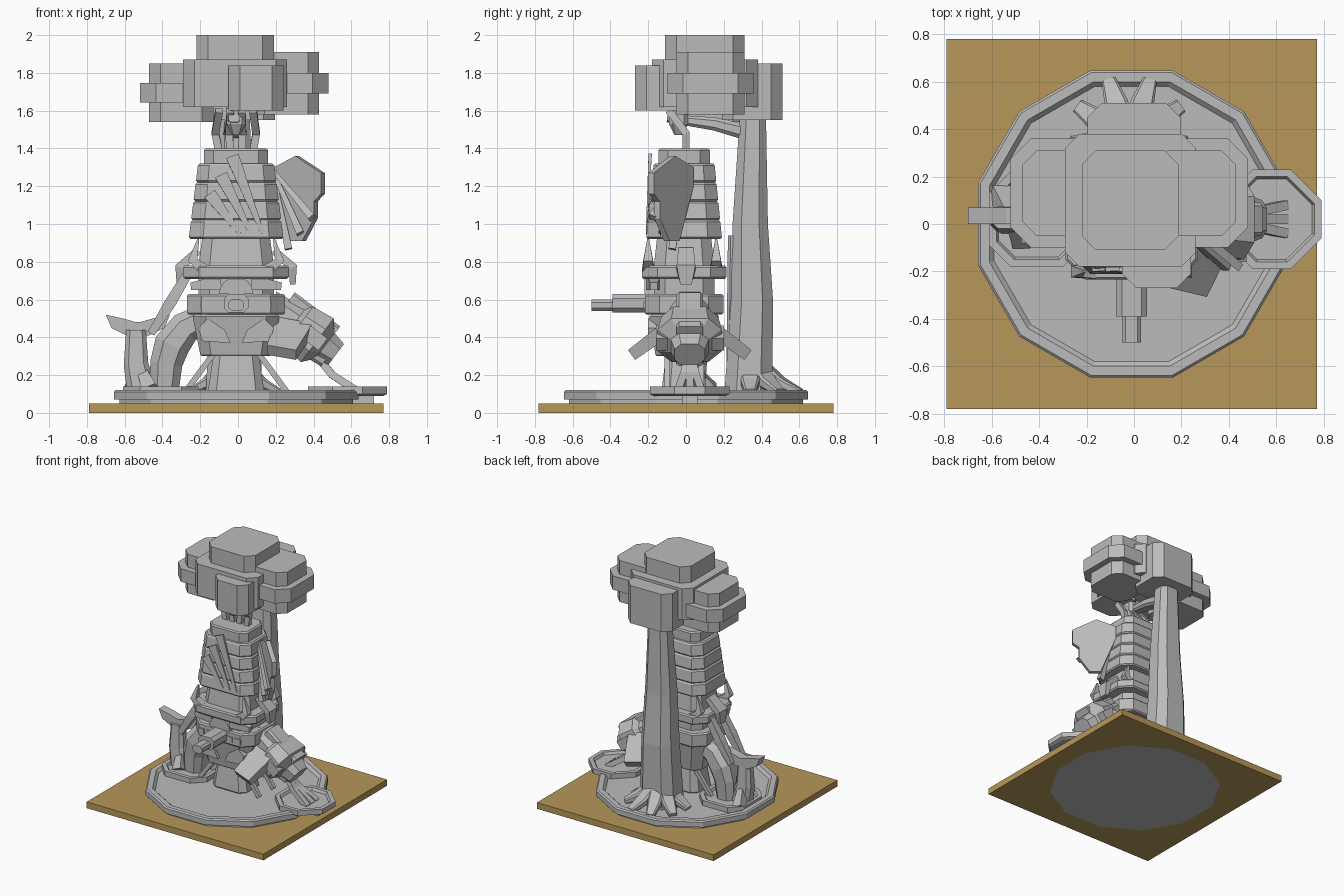
import bpy
import bmesh
from math import pi, cos, sin
from mathutils import Vector

default_cube = bpy.data.objects.get("Cube")
if default_cube:
    bpy.data.objects.remove(default_cube, do_unlink=True)


def material(name, red, green, blue):
    mat = bpy.data.materials.new(name)
    mat.use_nodes = True
    mat.diffuse_color = (red, green, blue, 1)
    shader = mat.node_tree.nodes["Principled BSDF"]
    shader.inputs["Base Color"].default_value = mat.diffuse_color
    return mat


stone = material("grey_stone", .5, .5, .5)
sand = material("sand_board", .47, .31, .1)


def loft(name, rings, mat=stone):
    """Skin a list of equal-length rings and cap both ends."""
    mesh = bpy.data.meshes.new(name)
    bm = bmesh.new()
    loops = [[bm.verts.new(point) for point in ring] for ring in rings]
    bm.faces.new(loops[0])
    bm.faces.new(loops[-1])
    for lower, upper in zip(loops, loops[1:]):
        for i in range(len(lower)):
            bm.faces.new((lower[i - 1], lower[i], upper[i], upper[i - 1]))
    bmesh.ops.recalc_face_normals(bm, faces=bm.faces)
    bm.to_mesh(mesh)
    bm.free()
    mesh.materials.append(mat)
    obj = bpy.data.objects.new(name, mesh)
    bpy.context.collection.objects.link(obj)
    return obj


def outline(wide, deep, cut):
    """Rectangle of the given half sizes, with cut corners if wanted."""
    corners = []
    for sx, sy in ((1, 1), (-1, 1), (-1, -1), (1, -1)):
        ends = [(sx * wide, sy * (deep - cut)), (sx * (wide - cut), sy * deep)]
        if sx != sy:
            ends.reverse()
        corners += ends if cut else ends[:1]
    return corners


def stack(name, x, y, wide, deep, cut, levels, mat=stone):
    """Upright cut-corner block; levels are (height, outward growth)."""
    return loft(name, [[(x + u, y + v, z) for u, v in
                        outline(wide + grow, deep + grow, cut + grow / 2 if cut else cut)]
                       for z, grow in levels], mat)


def sweep(name, path, widths, flat=1.0, bevel=0.0, side=(0, 1, 0)):
    """Tapering bar along a path; flat is its depth as a share of its width."""
    points = [Vector(p) for p in path]
    rings = []
    for i, point in enumerate(points):
        width = widths[min(i, len(widths) - 1)]
        along = (points[min(i + 1, len(points) - 1)] - points[max(i - 1, 0)]).normalized()
        across = Vector(side)
        across = (across - along * across.dot(along)).normalized()
        normal = along.cross(across)
        rings.append([point + across * u + normal * v for u, v in
                      outline(width, width * flat, bevel * width * min(flat, 1))])
    return loft(name, rings)


def plate(name, shape, place, thickness):
    """Flat polygon, placed in space and thickened."""
    front = [Vector(place(u, v)) for u, v in shape]
    return loft(name, [front, [p + Vector(thickness) for p in front]])


def profile(*pairs, y=.02):
    """Path in the front plane from (x, z) pairs."""
    return [(x, y, z) for x, z in pairs]


def twelve_sided(radius, z):
    angles = [pi / 6 * (i + .5) for i in range(12)]
    return [(radius * cos(a) - .01, radius * sin(a), z) for a in angles]


# Board with a round opening, and the dish that sits in it
board = stack("board", -.01, 0, .78, .78, 0, [(0, 0), (.05, 0)], sand)
cutter = loft("board_cutter", [twelve_sided(.64, z) for z in (-.1, .2)])
cutter.hide_render = True
cutter.hide_viewport = True
opening = board.modifiers.new("opening", "BOOLEAN")
opening.object = cutter
opening.solver = "EXACT"
dish_profile = ((.64, 0), (.64, .07), (.67, .07), (.67, .11), (.66, .12), (.62, .12), (.6, .1))
loft("dish", [twelve_sided(radius, z) for radius, z in dish_profile])

# Water basins, one each side
for name, x, size, cut in (("left_basin", .58, .21, .13), ("right_basin", -.41, .2, .09)):
    stack(name, x, .02, size, size, cut,
          [(.09, -.02), (.1, 0), (.14, 0), (.14, -.03), (.12, -.04)])
stack("basin_support", .66, .02, .06, .04, 0, [(.05, 0), (.1, 0)])


# Tower of cut-corner bands with chamfered lips
def band(name, low, high, base, top, lip=.01):
    sections = [(low, base - lip), (low + lip, base), (high - lip, top), (high, top - lip)]
    loft(name, [[(u - .01, v - .01, z) for u, v in outline(w, w * .8, w * .3)]
                for z, w in sections])


band("tower_stem", .1, .32, .15, .12)
band("tower_bowl", .3, .52, .19, .23)
band("lower_ring", .52, .63, .26, .26)
band("tower_waist", .62, .72, .2, .2)
band("upper_ring", .71, .78, .28, .28)
band("tower_neck", .77, .93, .2, .18)
for tier in range(4):
    low = .92 + tier / 10
    width = .25 - tier / 80
    band("tower_tier", low, low + .1, width, width - .01)
band("tower_cap", 1.3, 1.4, .17, .17)

# Slashed plates across the tower front
for cut in range(3):
    x = -.03 - cut * .06
    sweep("front_slash", [(x, -.19, 1.36 - cut / 10), (x + .16, -.21, .95)],
          [.035, .01], .25, side=(1, 0, 0))

# Arch plate and small windows on the lower rings
arch = [(.09 * cos(pi * i / 8), .63 + .09 * sin(pi * i / 8)) for i in range(9)]
plate("front_arch", arch, lambda u, v: (u - .01, -.22, v), (0, .05, 0))
for x in (-.17, -.1, .08, .15):
    stack("small_window", x, -.22, .025, .005, 0, [(.55, 0), (.59, 0)])

# Paired details, mirrored about the tower centre line
for s in (-1, 1):
    def mirrored(*points):
        return [(s * x - .01, y, z) for x, y, z in points]

    chevron = [(.03, .37), (.18, .38), (.2, .45), (.15, .5), (.06, .44)]
    plate("chevron", chevron, lambda u, v: (s * u - .01, -.2, v), (0, .06, 0))
    sweep("brow", mirrored((.08, -.17, .69), (.24, -.17, .67)), [.04, .02])
    sweep("ring_bracket", mirrored((.2, 0, .86), (.3, 0, .77), (.3, 0, .68)),
          [.04, .05, .03], .5)
    for y in (-.1, .08):
        sweep("leg_strut", mirrored((.1, y, .34), (.27, y, .11)), [.015])
        sweep("claw", mirrored((.17, y * 2, .76), (.23, y * 2, .81), (.2, y * 2, .92)),
              [.03, .025, .005])

# Front spout with a narrower nozzle
sweep("front_spout", [(-.01, -.18, .58), (-.01, -.39, .58)], [.065], .75, .5, (1, 0, 0))
sweep("front_nozzle", [(-.01, -.38, .57), (-.01, -.5, .57)], [.04], .75, .5, (1, 0, 0))

# Hanging struts between the tower and the foliage
for i in range(4):
    x = -.1 + i * .06
    sweep("neck_strut", [(x, 0, 1.38), (x * 1.2, 0, 1.48), (x, -.09, 1.6)],
          [.02], side=(1, 0, 0))
stack("neck_drop", -.01, -.04, .05, .05, .02, [(1.47, -.03), (1.53, 0), (1.64, 0)])

# Tree trunk behind the tower, with branch and roots
sweep("trunk", [(-.02, .33, .09), (-.02, .35, .6), (-.02, .34, 1), (-.02, .355, 1.6)],
      [.15, .13, .11, .08], .85, .5, (1, 0, 0))
sweep("trunk_rib", [(-.02, .24, .1), (-.02, .25, .94)], [.07], .4, .5, (1, 0, 0))
sweep("branch", [(-.02, .34, 1.48), (-.02, .15, 1.53), (-.02, -.1, 1.56)],
      [.06, .05, .03], .7, .5, (1, 0, 0))
for turn in (0, .2, .4, .6, .8, 1):
    angle, reach = pi * turn, .24 + .04 * sin(pi * turn)
    heading = Vector((cos(angle), sin(angle), 0))
    foot = Vector((-.02, .34, .1))
    sweep("root", [foot + heading * reach * share + Vector((0, 0, rise))
                   for share, rise in ((.2, .16), (.6, .06), (1, .01))],
          [.05, .05, .03], .6, .4, (-heading.y, heading.x, 0))


# Foliage blocks: a cut-corner mass with an optional wider belt
def foliage(name, x, y, wide, deep, low, top, belt=0.0):
    third = (top - low) / 3
    levels = [(low, 0), (low + third, 0), (low + third, belt),
              (top - third, belt), (top - third, 0), (top, 0)]
    stack(name, x, y, wide, deep, .06, levels)


foliage("foliage_crown", -.015, .1, .205, .21, 1.7, 2)
foliage("foliage_core", -.015, .1, .275, .28, 1.62, 1.87)
foliage("foliage_right", -.3, .13, .17, .18, 1.54, 1.85, belt=.05)
foliage("foliage_left", .255, .13, .175, .18, 1.58, 1.91, belt=.05)
foliage("foliage_front", .095, -.12, .145, .15, 1.6, 1.84)
foliage("foliage_back", 0, .35, .195, .16, 1.55, 1.85)

# Broken wing panel on the left of the tower
wing = [(0, 1.3), (.45, 1.36), (1, 1.27), (1, 1.16), (.85, 1.12), (.85, 1.03),
        (.6, .91), (.35, .91), (0, 1.2)]
plate("wing", wing, lambda u, v: (.19 + .25 * u, .01 - .21 * u, v), (.02, .03, 0))
for u in (.35, .6, .85):
    sweep("wing_rib", [(.18, 0, 1.29), (.18 + .25 * u, -.21 * u, .75 + u / 3)], [.01, .02])


# Left fountain head: stepped blocks leaning outward
def head_axis(x, y=.02, lift=0.0):
    return (x, y, .7 - .75 * x + lift)


head = ((.16, .09), (.3, .11), (.32, .15), (.42, .17), (.46, .1), (.52, .08))
sweep("head", [head_axis(x) for x, width in head], [width for x, width in head], .85, .5)
sweep("head_crest", [head_axis(x, lift=.12) for x in (.28, .52)], [.07], .5, .4)
sweep("jaw", [head_axis(x, lift=-.08) for x in (.3, .46)], [.11, .07], .5, .4)
for s in (-1, 1):
    sweep("cheek", [head_axis(x, y=.02 + s * .14) for x in (.36, .45)], [.04])
    sweep("head_paw", [(.3, .02 + s * .1, .46), (.23, .02 + s * .29, .32)],
          [.1, .08], .4, side=(1, 0, 0))
for spread in (-.06, 0, .06):
    sweep("water_stream", [(.4, .02, .32), (.5, .02 + spread / 2, .2), (.64, .02 + spread, .11)],
          [.02])

# Right arched limb, its brace, and the upright tail fin in the basin
limb = profile((-.18, .5), (-.28, .45), (-.35, .36), (-.38, .26), (-.39, .12))
sweep("arched_limb", limb, [.08, .09, .1, .09, .08], .95, .5)
for y in (-.06, .08):
    sweep("limb_brace", profile((-.27, .73), (-.36, .58), (-.46, .42), y=y), [.025, .03, .02])
sweep("tail_stem", profile((-.51, .12), (-.54, .26), (-.54, .44)), [.06, .05, .04], 1.3, .5)
half_fluke = [(.01, .48), (.08, .5), (.17, .52), (.14, .45), (.06, .41)]
flukes = half_fluke + [(-u, v) for u, v in reversed(half_fluke)]
plate("tail_flukes", flukes, lambda u, v: (u - .53, 0, v), (0, .07, 0))
for y in (-.07, .03, .13):
    sweep("tail_splash", [(-.52, .03, .25), (-.5 - y / 2, y, .12)], [.02, .04])
